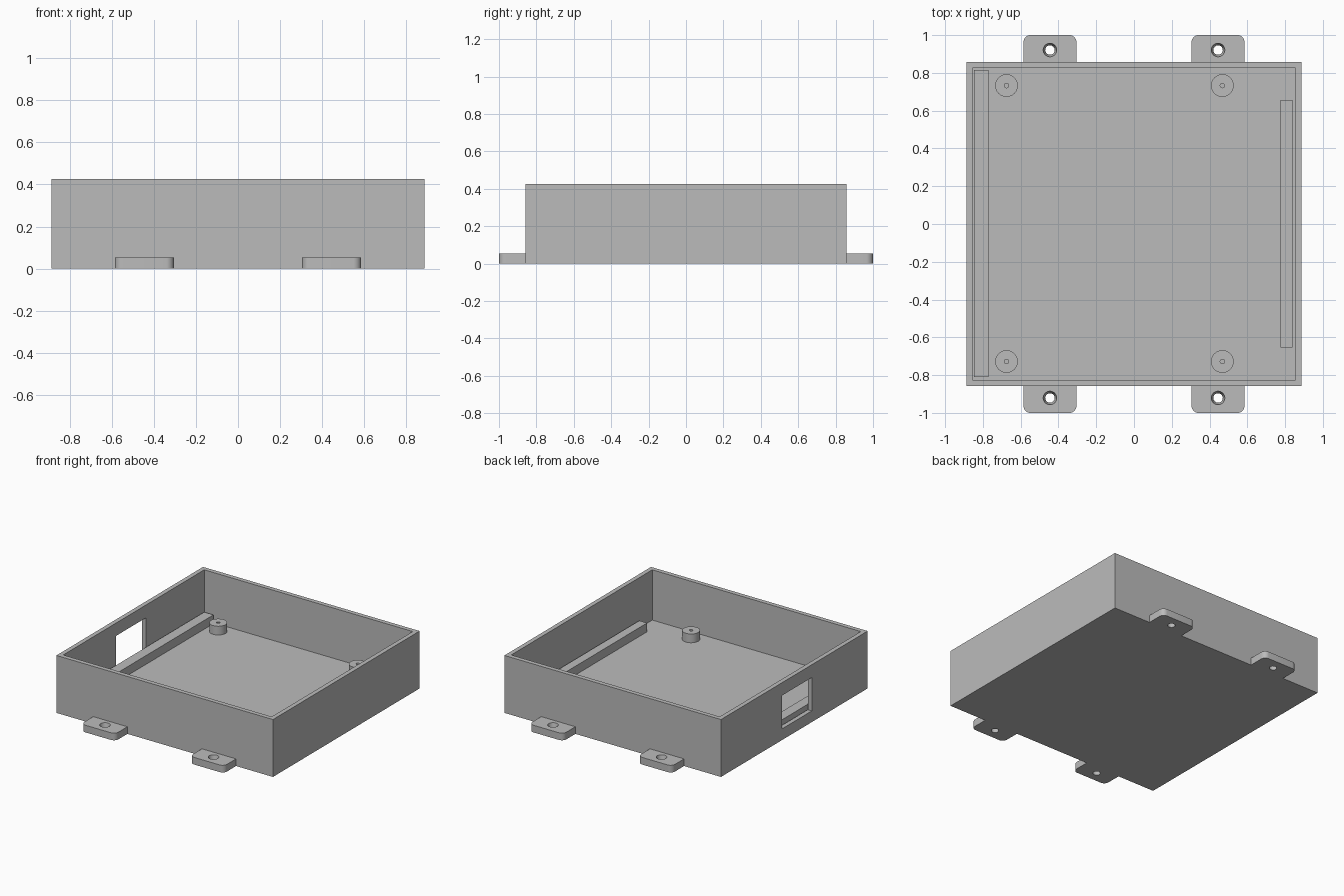
import bpy, bmesh, math
from mathutils import Matrix

if "Cube" in bpy.data.objects:
    bpy.data.objects.remove(bpy.data.objects["Cube"])

grey = bpy.data.materials.new("light_grey")
grey.diffuse_color = (0.5, 0.5, 0.5, 1)
grey.use_nodes = True
grey.node_tree.nodes["Principled BSDF"].inputs["Base Color"].default_value = grey.diffuse_color

HX, HY, H = 0.887, 0.858, 0.425   # half width, half depth, height of the tray
WALL, FLOOR = 0.033, 0.053


def finish(name, bm):
    bmesh.ops.recalc_face_normals(bm, faces=bm.faces)
    me = bpy.data.meshes.new(name)
    bm.to_mesh(me)
    bm.free()
    me.materials.append(grey)
    ob = bpy.data.objects.new(name, me)
    bpy.context.collection.objects.link(ob)
    return ob


def box(name, x0, x1, y0, y1, z0, z1):
    bm = bmesh.new()
    m = Matrix.Translation(((x0 + x1) / 2, (y0 + y1) / 2, (z0 + z1) / 2))
    m = m @ Matrix.Diagonal((x1 - x0, y1 - y0, z1 - z0, 1))
    bmesh.ops.create_cube(bm, size=1, matrix=m)
    return finish(name, bm)


def cone(name, x, y, z0, z1, r0, r1, seg=40):
    bm = bmesh.new()
    bmesh.ops.create_cone(bm, cap_ends=True, segments=seg, radius1=r0, radius2=r1, depth=z1 - z0,
                          matrix=Matrix.Translation((x, y, (z0 + z1) / 2)))
    return finish(name, bm)


def cut(ob, cutter):
    mod = ob.modifiers.new("cut", 'BOOLEAN')
    mod.operation, mod.solver, mod.object = 'DIFFERENCE', 'EXACT', cutter
    bpy.context.view_layer.objects.active = ob
    bpy.ops.object.modifier_apply(modifier=mod.name)
    bpy.data.objects.remove(cutter, do_unlink=True)


def smooth(ob):
    bpy.ops.object.select_all(action='DESELECT')
    ob.select_set(True)
    bpy.context.view_layer.objects.active = ob
    bpy.ops.object.shade_smooth_by_angle(angle=math.radians(30))


# open tray with a port opening in the left wall
tray = box("tray", -HX, HX, -HY, HY, 0, H)
cut(tray, box("cavity", -HX + WALL, HX - WALL, -HY + WALL, HY - WALL, FLOOR, H + 0.2))
cut(tray, box("port", -HX - 0.1, -HX + WALL + 0.005, -0.205, 0.143, 0.083, 0.33))

# support rails on the floor
box("left_rail", -0.847, -0.771, -0.81, 0.814, FLOOR, 0.118)
box("right_rail", 0.776, 0.84, -0.653, 0.656, FLOOR, 0.118)

# standoffs with pilot holes
for x in (-0.675, 0.468):
    for y in (-0.728, 0.733):
        post = cone("standoff", x, y, FLOOR, 0.118, 0.06, 0.06)
        cut(post, cone("pilot", x, y, 0.065, 0.2, 0.012, 0.012, 16))
        smooth(post)

# mounting tabs with rounded outer corners and tapered screw holes
R, W = 0.037, 0.14
for x in (-0.445, 0.445):
    for s in (-1, 1):
        pts = [(-W, HY), (W, HY)]
        for cx, a0 in ((W - R, 0), (-W + R, 90)):
            for i in range(9):
                a = math.radians(a0 + i * 90 / 8)
                pts.append((cx + R * math.cos(a), 1 - R + R * math.sin(a)))
        bm = bmesh.new()
        face = bm.faces.new([bm.verts.new((x + px, s * py, 0)) for px, py in pts])
        ext = bmesh.ops.extrude_face_region(bm, geom=[face])
        top = [v for v in ext["geom"] if isinstance(v, bmesh.types.BMVert)]
        bmesh.ops.translate(bm, verts=top, vec=(0, 0, FLOOR))
        tab = finish("mounting_tab", bm)
        # taper runs from 0.025 at the bottom to 0.036 at the top
        k = 0.011 / FLOOR * 0.01
        cut(tab, cone("screw_hole", x, s * 0.921, -0.01, FLOOR + 0.01, 0.025 - k, 0.036 + k, 32))
        smooth(tab)
